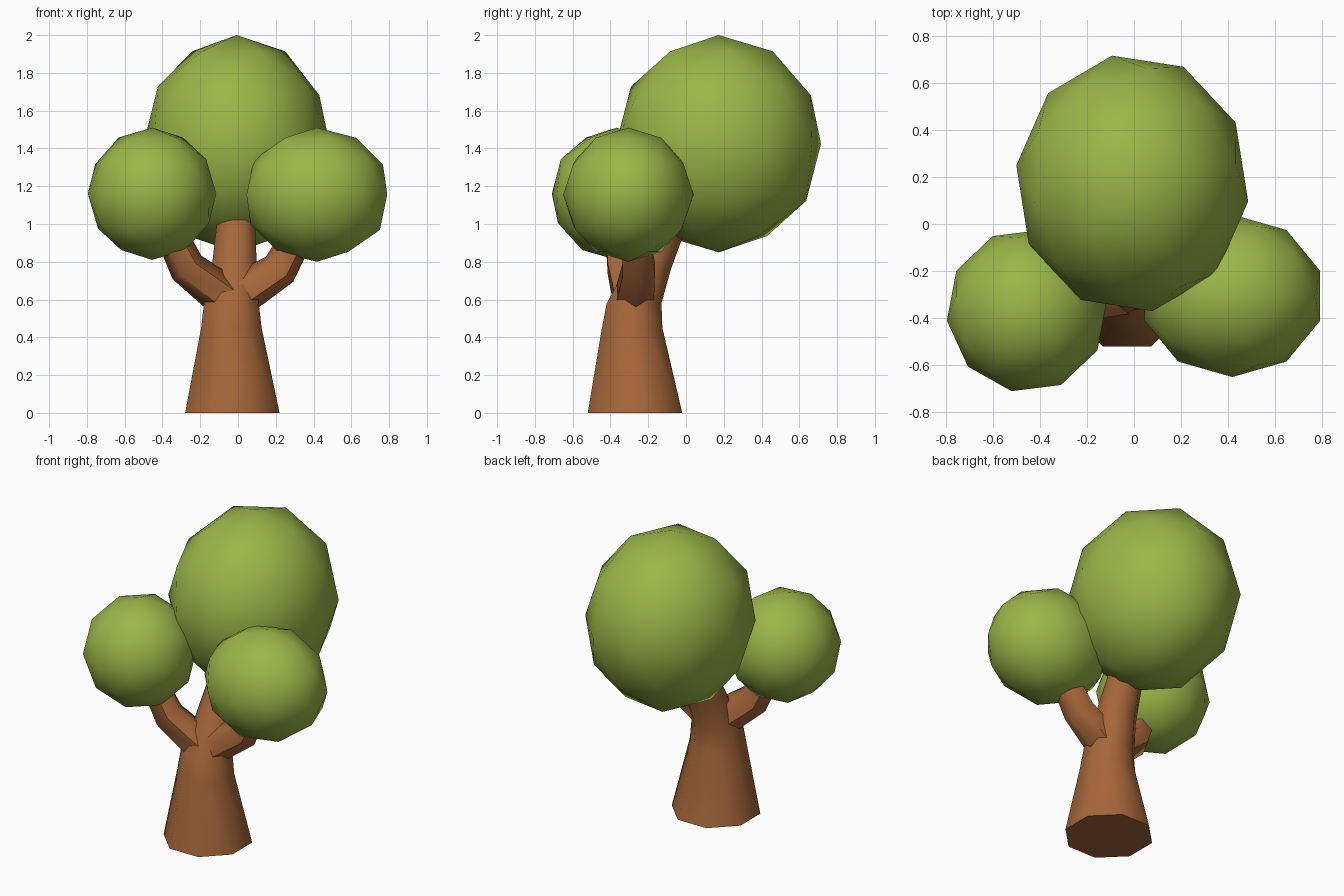
import bpy, bmesh, math
from mathutils import Vector, Matrix

cube = bpy.data.objects.get("Cube")
if cube:
    bpy.data.objects.remove(cube)


def material(name, rgb):
    mat = bpy.data.materials.new(name)
    mat.use_nodes = True
    mat.diffuse_color = (*rgb, 1)
    mat.node_tree.nodes["Principled BSDF"].inputs["Base Color"].default_value = (*rgb, 1)
    return mat


leaf = material("leaf green", (0.32, 0.47, 0.065))
bark = material("bark brown", (0.38, 0.135, 0.042))


def finish(name, bm, mat, smooth_angle=180):
    bmesh.ops.recalc_face_normals(bm, faces=bm.faces)
    for f in bm.faces:
        f.smooth = True
    for e in bm.edges:
        e.smooth = len(e.link_faces) == 2 and e.calc_face_angle() < math.radians(smooth_angle)
    mesh = bpy.data.meshes.new(name)
    bm.to_mesh(mesh)
    bm.free()
    mesh.materials.append(mat)
    obj = bpy.data.objects.new(name, mesh)
    bpy.context.collection.objects.link(obj)
    return obj


def foliage(name, low, high, turn):
    """Faceted ball with smooth shading, fitted to a bounding box."""
    bm = bmesh.new()
    bmesh.ops.create_icosphere(bm, subdivisions=2, radius=1)
    bmesh.ops.rotate(bm, verts=bm.verts, matrix=Matrix.Rotation(math.radians(turn), 3, "Z"))
    for axis in range(3):
        values = [v.co[axis] for v in bm.verts]
        lo, span = min(values), max(values) - min(values)
        for v in bm.verts:
            v.co[axis] = low[axis] + (v.co[axis] - lo) / span * (high[axis] - low[axis])
    return finish(name, bm, leaf)


def limb(name, rings, sides, level=False):
    """Tapered tube through (centre, radius) rings; level keeps rings horizontal."""
    bm = bmesh.new()
    centres = [Vector(c) for c, _ in rings]
    loops = []
    for i, (_, radius) in enumerate(rings):
        along = centres[min(i + 1, len(rings) - 1)] - centres[max(i - 1, 0)]
        normal = Vector((0, 0, 1)) if level else along.normalized()
        u = normal.cross(Vector((0, 1, 0))).cross(normal).normalized()
        w = u.cross(normal)
        loop = []
        for k in range(sides):
            a = math.tau * (k + 0.5) / sides
            r = radius / math.cos(math.pi / sides)
            loop.append(bm.verts.new(centres[i] + r * (math.cos(a) * u + math.sin(a) * w)))
        loops.append(loop)
    for a, b in zip(loops, loops[1:]):
        for k in range(sides):
            n = (k + 1) % sides
            bm.faces.new((a[k], a[n], b[n], b[k]))
    bm.faces.new(loops[0])
    bm.faces.new(loops[-1])
    return finish(name, bm, bark, 60)


# Trunk, leaning back into the main crown
limb("trunk", [((-0.03, -0.27, 0), 0.25), ((-0.035, -0.285, 0.45), 0.16),
               ((-0.035, -0.275, 0.58), 0.145), ((-0.02, -0.2, 0.76), 0.12),
               ((-0.01, -0.085, 1.02), 0.1)], 8, level=True)

# Side branches
limb("right_branch", [((-0.05, -0.28, 0.6), 0.1), ((-0.27, -0.33, 0.77), 0.085),
                      ((-0.38, -0.36, 1.0), 0.07)], 6)
limb("left_branch", [((0.0, -0.27, 0.62), 0.1), ((0.22, -0.25, 0.76), 0.085),
                     ((0.35, -0.27, 1.0), 0.07)], 6)

# Foliage
foliage("main_crown", (-0.5, -0.37, 0.85), (0.485, 0.715, 2.0), 10)
foliage("right_foliage", (-0.795, -0.71, 0.81), (-0.115, -0.025, 1.51), 25)
foliage("left_foliage", (0.045, -0.65, 0.8), (0.79, 0.04, 1.51), 0)
